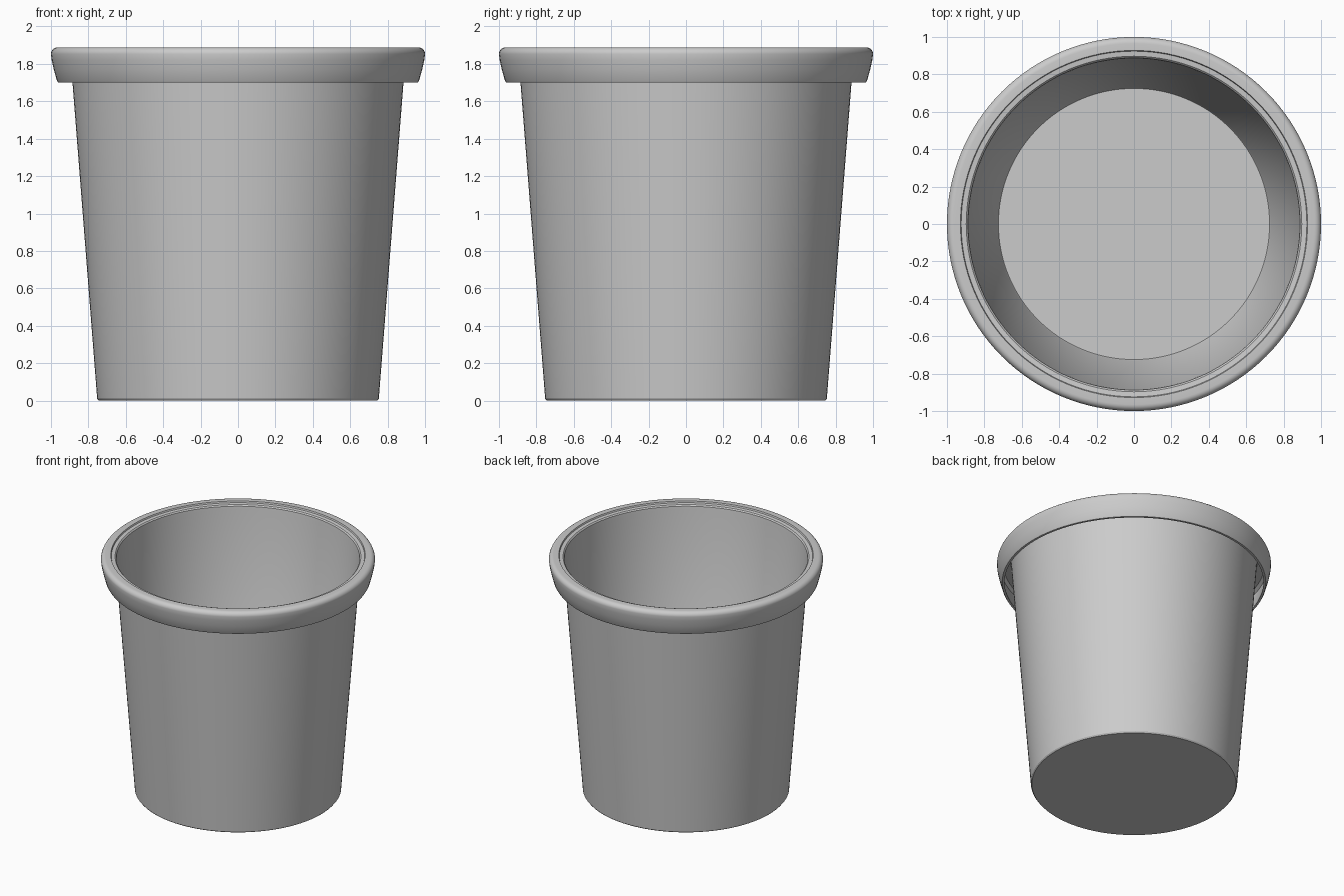
import bpy, bmesh, math

if "Cube" in bpy.data.objects:
    bpy.data.objects.remove(bpy.data.objects["Cube"])

SIDES = 128

def lathe(name, profile):
    """Revolve an (r, z) profile around z; points with r = 0 become poles."""
    bm = bmesh.new()
    rings = []
    for r, z in profile:
        if r == 0:
            rings.append([bm.verts.new((0, 0, z))])
        else:
            rings.append([bm.verts.new((r * math.cos(2 * math.pi * i / SIDES),
                                        r * math.sin(2 * math.pi * i / SIDES), z))
                          for i in range(SIDES)])
    for a, b in zip(rings, rings[1:]):
        for i in range(SIDES):
            j = (i + 1) % SIDES
            quad = [a[i % len(a)], a[j % len(a)], b[j % len(b)], b[i % len(b)]]
            bm.faces.new(list(dict.fromkeys(quad)))
    bmesh.ops.recalc_face_normals(bm, faces=bm.faces)
    mesh = bpy.data.meshes.new(name)
    bm.to_mesh(mesh)
    bm.free()
    obj = bpy.data.objects.new(name, mesh)
    bpy.context.collection.objects.link(obj)
    bpy.context.view_layer.objects.active = obj
    obj.select_set(True)
    bpy.ops.object.shade_smooth_by_angle(angle=math.radians(32))
    return obj

# Rounded outer shoulder of the rim
shoulder = [(0.965 + 0.035 * math.cos(math.radians(a)),
             1.853 + 0.035 * math.sin(math.radians(a))) for a in range(0, 91, 15)]

# Thin-walled tapered tub with a rim that folds over into a hollow skirt
profile = (
    [(0, 0), (0.745, 0), (0.753, 0.01)]                      # base and outer wall
    + [(0.885, 1.70), (0.897, 1.855), (0.955, 1.86),         # hollow under the rim
       (0.975, 1.84), (0.945, 1.70)]
    + [(0.962, 1.70), (0.968, 1.71), (0.985, 1.77), (0.996, 1.82)]  # skirt outside
    + shoulder
    + [(0.928, 1.888), (0.924, 1.877), (0.897, 1.874),       # lip step
       (0.888, 1.865), (0.885, 1.84)]
    + [(0.731, 0.03), (0.725, 0.02), (0, 0.02)]              # inner wall and floor
)
lathe("tub", profile)
